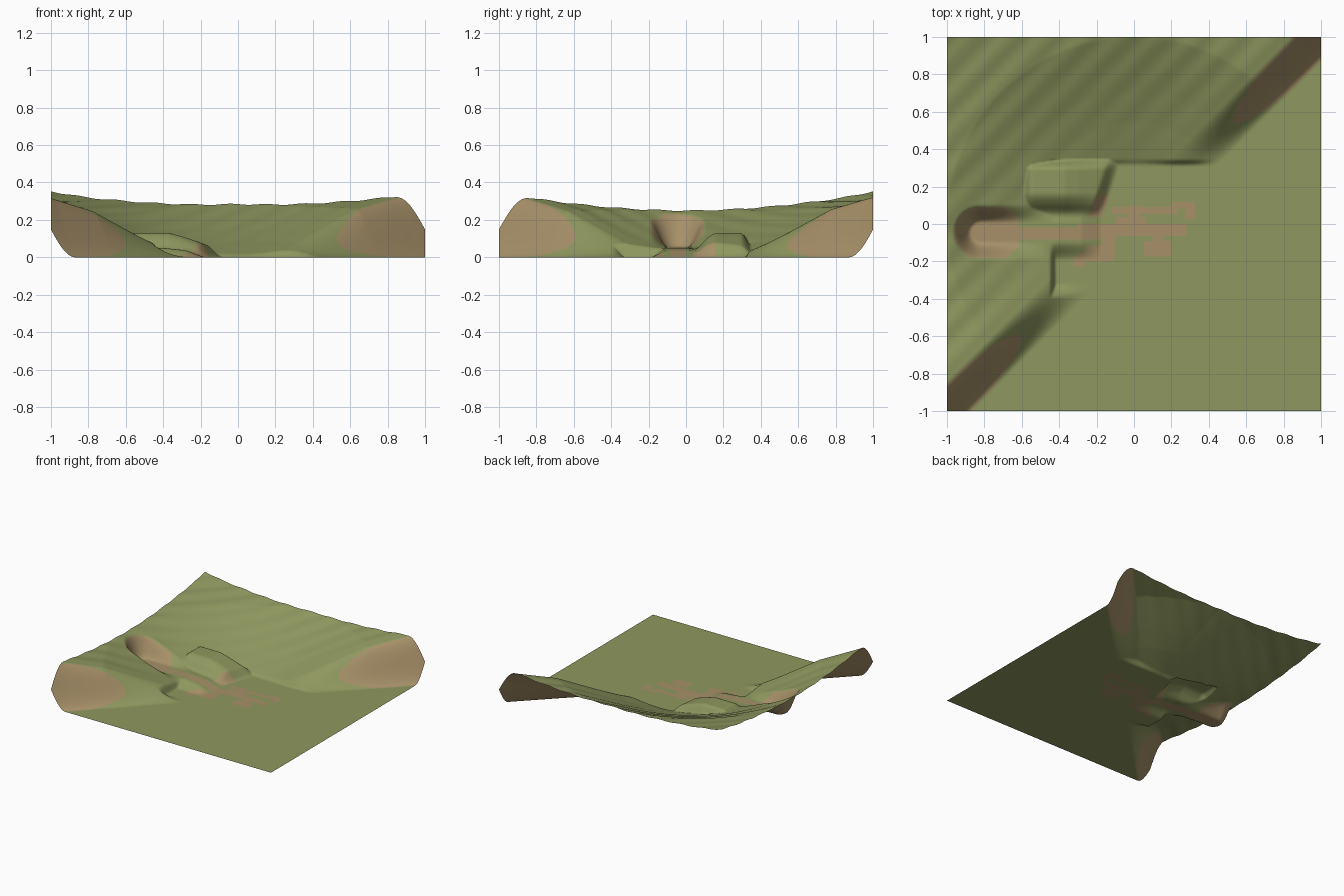
import bpy
import bmesh
import math

default_cube = bpy.data.objects.get("Cube")
if default_cube:
    bpy.data.objects.remove(default_cube, do_unlink=True)


def make_material(name, colour):
    mat = bpy.data.materials.new(name)
    mat.use_nodes = True
    mat.diffuse_color = colour
    mat.node_tree.nodes["Principled BSDF"].inputs["Base Color"].default_value = colour
    return mat


def smooth(low, high, value):
    """Ease from 0 at low to 1 at high (low may exceed high)."""
    f = min(1, max(0, (value - low) / (high - low)))
    return f * f * (3 - 2 * f)


def interpolate(points, value):
    """Piecewise linear profile, clamped at both ends."""
    if value <= points[0][0]:
        return points[0][1]
    for (a, low), (b, high) in zip(points, points[1:]):
        if value <= b:
            return low + (high - low) * (value - a) / (b - a)
    return points[-1][1]


# Profiles: hillside by radius, knoll crest and quarry floor by x
HILLSIDE = [(.33, 0), (.54, .07), (.7, .13), (.85, .19), (1, .25),
            (1.1, .272), (1.3, .317), (1.42, .355)]
KNOLL_CREST = [(-.37, .13), (-.3, .112), (-.2, .078), (-.1, .04)]
QUARRY_FLOOR = [(-.8, .055), (-.4, .05), (-.28, .037), (-.18, 0)]

# Bare earth on the flat ground: x min, x max, y min, y max
EARTH_PATCHES = [
    (-.62, -.1, -.08, -.02), (-.3, .28, -.06, 0), (-.1, .06, 0, .04),
    (-.12, .24, .05, .09), (.2, .33, .08, .115), (.27, .33, .03, .09),
    (-.03, .03, .03, .1), (.05, .2, -.17, -.09), (.1, .15, -.1, -.05),
    (-.33, -.26, -.23, -.17), (-.3, -.11, -.2, -.155), (-.17, -.1, -.17, -.06),
    (-.26, -.17, -.16, -.12),
]


def quarry_distance(x, y):
    """Distance from the centre line of the quarry and its ramp."""
    nearest = min(-.2, max(-.82, x))
    return math.hypot(x - nearest, y + .045)


def hill_height(x, y):
    # Bowl-shaped hillside with faint diagonal ripples
    across = y - x
    h = interpolate(HILLSIDE, math.hypot(x, y))
    h += .035 * max(0, y) * (1 - abs(x))
    h += .01 * h * math.sin(across * math.tau / .2)
    # Diagonal cliff down to the plain
    h *= smooth(-.13, .16, across)
    # Levelled building ground with steep banks
    bank = max(smooth(.31, .345, y), smooth(-.415, -.45, x), smooth(-.32, -.4, y))
    return h * bank


def knoll_height(x, y):
    east_edge = -.22 + .33 * y
    side = smooth(-.02, .17, y) * smooth(.39, .29, y)
    return (interpolate(KNOLL_CREST, x) * side * smooth(-.68, -.54, x)
            * smooth(east_edge + .04, east_edge - .04, x))


def ground_height(x, y):
    h = max(hill_height(x, y), knoll_height(x, y))
    floor = interpolate(QUARRY_FLOOR, x)
    wall = smooth(.05, .15, quarry_distance(x, y))
    return floor + (h - floor) * wall


def is_earth(x, y):
    across, along = y - x, (x + y) / 2
    # Exposed cliff faces at both ends of the valley
    start = .6 if along < 0 else .54
    if -.125 < across < .14 and abs(along) > start + 12 * (across - .01) ** 2:
        return True
    # Quarry walls and floor
    if x < -.62 and quarry_distance(x, y) < min(.14, .08 - (x + .62)):
        return True
    # Bare spot on the knoll's east face
    east_edge = -.22 + .33 * y
    if .04 < y < .15 and abs(x - east_edge) < .035:
        return True
    return any(a < x < b and c < y < d for a, b, c, d in EARTH_PATCHES)


# Terrain sheet
bm = bmesh.new()
bmesh.ops.create_grid(bm, x_segments=220, y_segments=220, size=1)
for face in bm.faces:
    centre = face.calc_center_median()
    face.material_index = int(is_earth(centre.x, centre.y))
    face.smooth = True
for vert in bm.verts:
    vert.co.z = ground_height(vert.co.x, vert.co.y)
bm.normal_update()

mesh = bpy.data.meshes.new("terrain")
bm.to_mesh(mesh)
bm.free()
mesh.materials.append(make_material("grass_green", (.275, .312, .115, 1)))
mesh.materials.append(make_material("earth_brown", (.385, .28, .14, 1)))
terrain = bpy.data.objects.new("terrain", mesh)
bpy.context.collection.objects.link(terrain)
